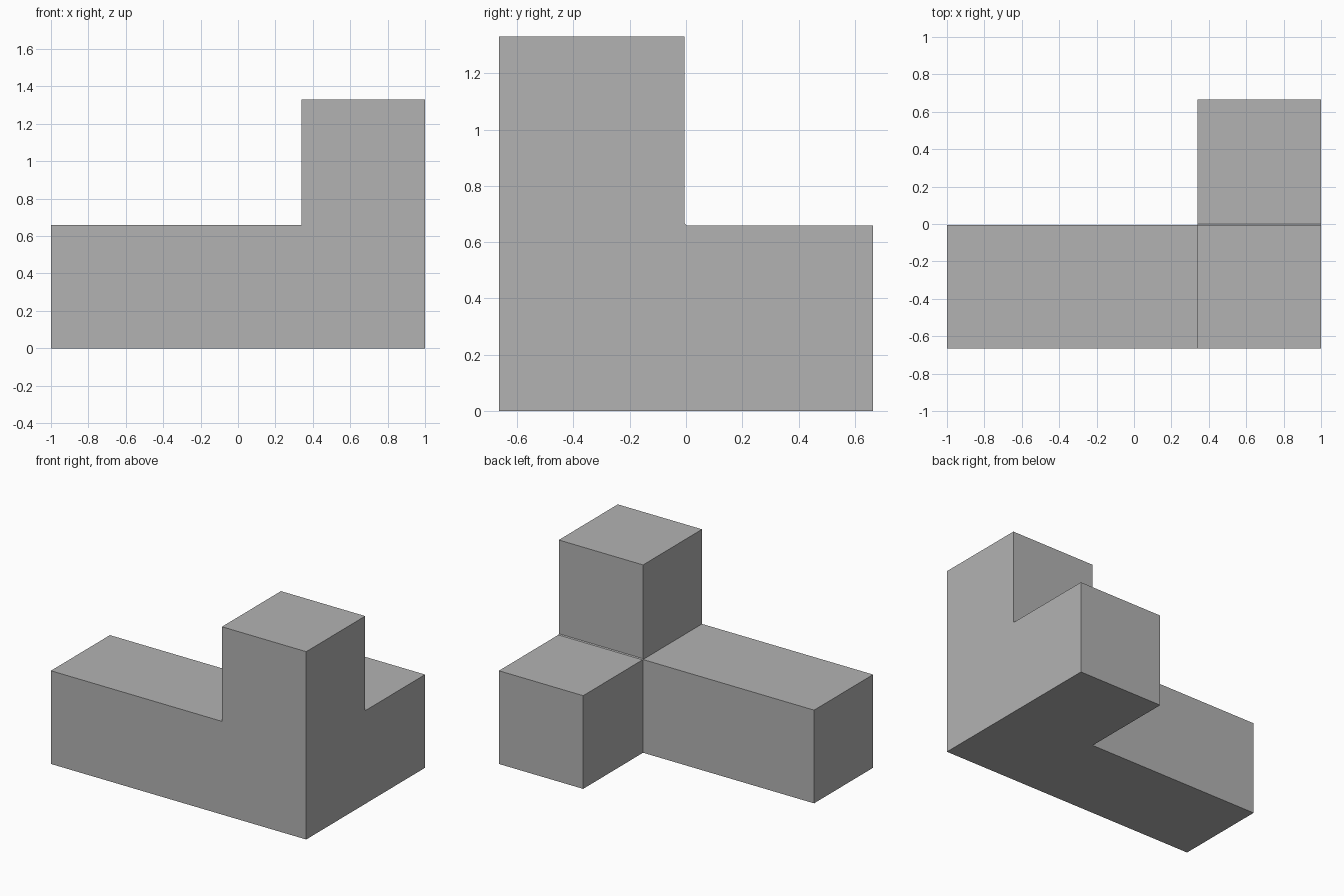
import bpy
import bmesh
from math import pi
from mathutils import Matrix, Vector

if "Cube" in bpy.data.objects:
    bpy.data.objects.remove(bpy.data.objects["Cube"], do_unlink=True)

CELL, PITCH = 0.66, 0.67

grey = bpy.data.materials.new("plain grey")
grey.use_nodes = True
colour = (0.45, 0.45, 0.45, 1)
grey.diffuse_color = colour
grey.node_tree.nodes["Principled BSDF"].inputs["Base Color"].default_value = colour


def finish(bm, name):
    bmesh.ops.recalc_face_normals(bm, faces=bm.faces)
    mesh = bpy.data.meshes.new(name)
    bm.to_mesh(mesh)
    bm.free()
    mesh.materials.append(grey)
    bpy.context.collection.objects.link(bpy.data.objects.new(name, mesh))


# Corner cell at the front left, with an arm grown from three of its faces
bm = bmesh.new()
centre = Vector((1 - CELL / 2, -PITCH + 0.005 + CELL / 2, CELL / 2))
bmesh.ops.create_cube(bm, size=CELL, matrix=Matrix.Translation(centre))
bm.normal_update()
for direction, length in (((0, 0, 1), PITCH), ((0, 1, 0), PITCH), ((-1, 0, 0), 2 * PITCH)):
    axis = Vector(direction)
    face = max(bm.faces, key=lambda f: (f.calc_center_median() - centre).dot(axis)
               if f.normal.dot(axis) > 0.9 else -9)
    grown = bmesh.ops.extrude_discrete_faces(bm, faces=[face])["faces"]
    bmesh.ops.translate(bm, verts=grown[0].verts, vec=axis * length)
    bm.normal_update()
bmesh.ops.dissolve_limit(bm, angle_limit=pi / 180, verts=bm.verts, edges=bm.edges)
finish(bm, "puzzle_piece")

# Tiny bevel strip where the tower meets the rear arm
bm = bmesh.new()
y, z, leg = -0.005, CELL, 0.006
profile = [bm.verts.new((1 - CELL, *p)) for p in ((y, z), (y + leg, z), (y, z + leg))]
end = bmesh.ops.extrude_face_region(bm, geom=[bm.faces.new(profile)], use_keep_orig=True)["geom"]
bmesh.ops.translate(bm, vec=(CELL, 0, 0),
                    verts=[v for v in end if isinstance(v, bmesh.types.BMVert)])
finish(bm, "inner_corner_bevel")
